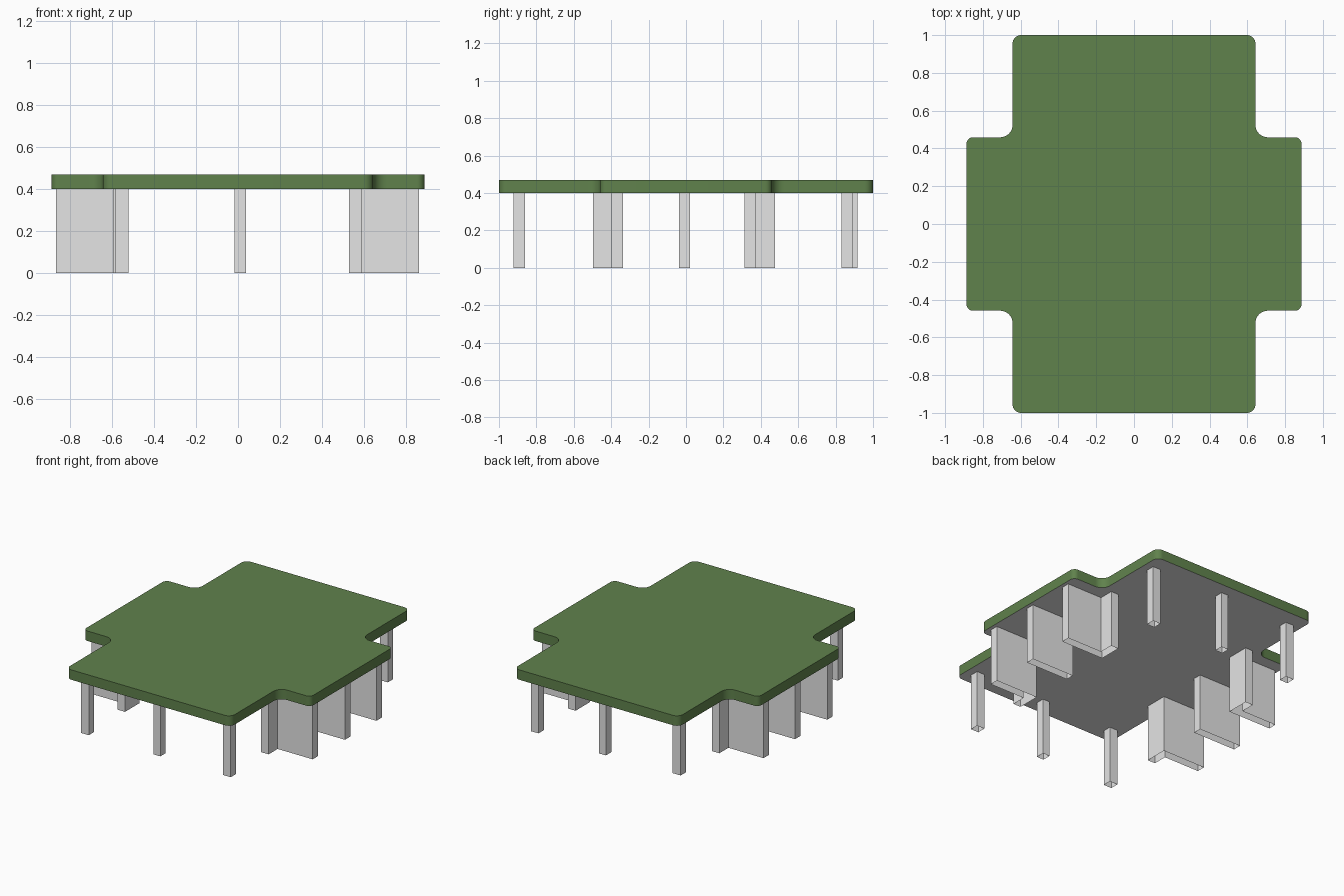
import bpy, bmesh, math
from mathutils import Vector

if "Cube" in bpy.data.objects:
    bpy.data.objects.remove(bpy.data.objects["Cube"])


def material(name, rgb):
    m = bpy.data.materials.new(name)
    m.diffuse_color = (*rgb, 1)
    m.use_nodes = True
    m.node_tree.nodes["Principled BSDF"].inputs["Base Color"].default_value = m.diffuse_color
    return m


GREEN = material("green top", (0.117, 0.223, 0.073))
GREY = material("light grey", (0.78, 0.78, 0.78))


def prism(name, pts, z0, z1, mats, open_bottom=False):
    """Extrude a flat outline; a second material goes on the downward face."""
    bm = bmesh.new()
    face = bm.faces.new([bm.verts.new((x, y, z0)) for x, y in pts])
    new = bmesh.ops.extrude_face_region(bm, geom=[face], use_keep_orig=True)["geom"]
    bmesh.ops.translate(bm, vec=(0, 0, z1 - z0),
                        verts=[v for v in new if isinstance(v, bmesh.types.BMVert)])
    bmesh.ops.recalc_face_normals(bm, faces=bm.faces)
    bottom = [f for f in bm.faces if f.normal.z < -0.9]
    if open_bottom:
        bmesh.ops.delete(bm, geom=bottom, context="FACES_ONLY")
    else:
        for f in bottom:
            f.material_index = len(mats) - 1
    me = bpy.data.meshes.new(name)
    bm.to_mesh(me)
    bm.free()
    for m in mats:
        me.materials.append(m)
    ob = bpy.data.objects.new(name, me)
    bpy.context.collection.objects.link(ob)
    return ob


def leg(name, pts):
    """Hollow leg, open at the foot."""
    return prism(name, pts, 0, 0.401, [GREY], open_bottom=True)


def block(name, x0, x1, y0, y1):
    return leg(name, [(x0, y0), (x1, y0), (x1, y1), (x0, y1)])


def fillet(corners, steps=8):
    """Round each (x, y, radius) right-angle corner of a closed outline."""
    out, n = [], len(corners)
    for i, (x, y, r) in enumerate(corners):
        p = Vector((x, y))
        a = (Vector(corners[i - 1][:2]) - p).normalized()
        b = (Vector(corners[(i + 1) % n][:2]) - p).normalized()
        c = p + (a + b) * r
        for k in range(steps + 1):
            t = k / steps * math.pi / 2
            out.append(tuple(c - b * r * math.cos(t) - a * r * math.sin(t)))
    return out


# Cross-shaped green top with rounded corners and a grey underside
W, A, N = 0.643, 0.887, 0.459
quarter = [(A, N, 0.035), (W, N, 0.065), (W, 1, 0.045)]
right = [(x, -y, r) for x, y, r in reversed(quarter)] + quarter
outline = fillet(right + [(-x, -y, r) for x, y, r in right])
top = prism("table_top", outline, 0.40, 0.47, [GREEN, GREY])
bpy.context.view_layer.objects.active = top
top.select_set(True)
bpy.ops.object.shade_smooth_by_angle(angle=math.radians(30))

# Slim posts along the front and back
for side, x0, x1, back in (("left", -0.583, -0.521, 0.832),
                           ("middle", -0.017, 0.038, 0.858),
                           ("right", 0.528, 0.588, 0.832)):
    block(f"front_{side}_post", x0, x1, -0.921, -0.861)
    block(f"back_{side}_post", x0, x1, back, back + 0.06)

# Panel legs under each side arm: a flat one between two L-shaped ones
for side, inner, post, outer in (("left", -0.534, -0.593, -0.867),
                                 ("right", 0.53, 0.588, 0.862)):
    block(f"{side}_panel", inner, outer, -0.037, 0.022)
    for end, y0, y1, y2 in (("front", -0.338, -0.398, -0.498),
                            ("back", 0.314, 0.373, 0.475)):
        leg(f"{side}_{end}_angle_leg",
            [(inner, y0), (outer, y0), (outer, y1), (post, y1), (post, y2), (inner, y2)])
